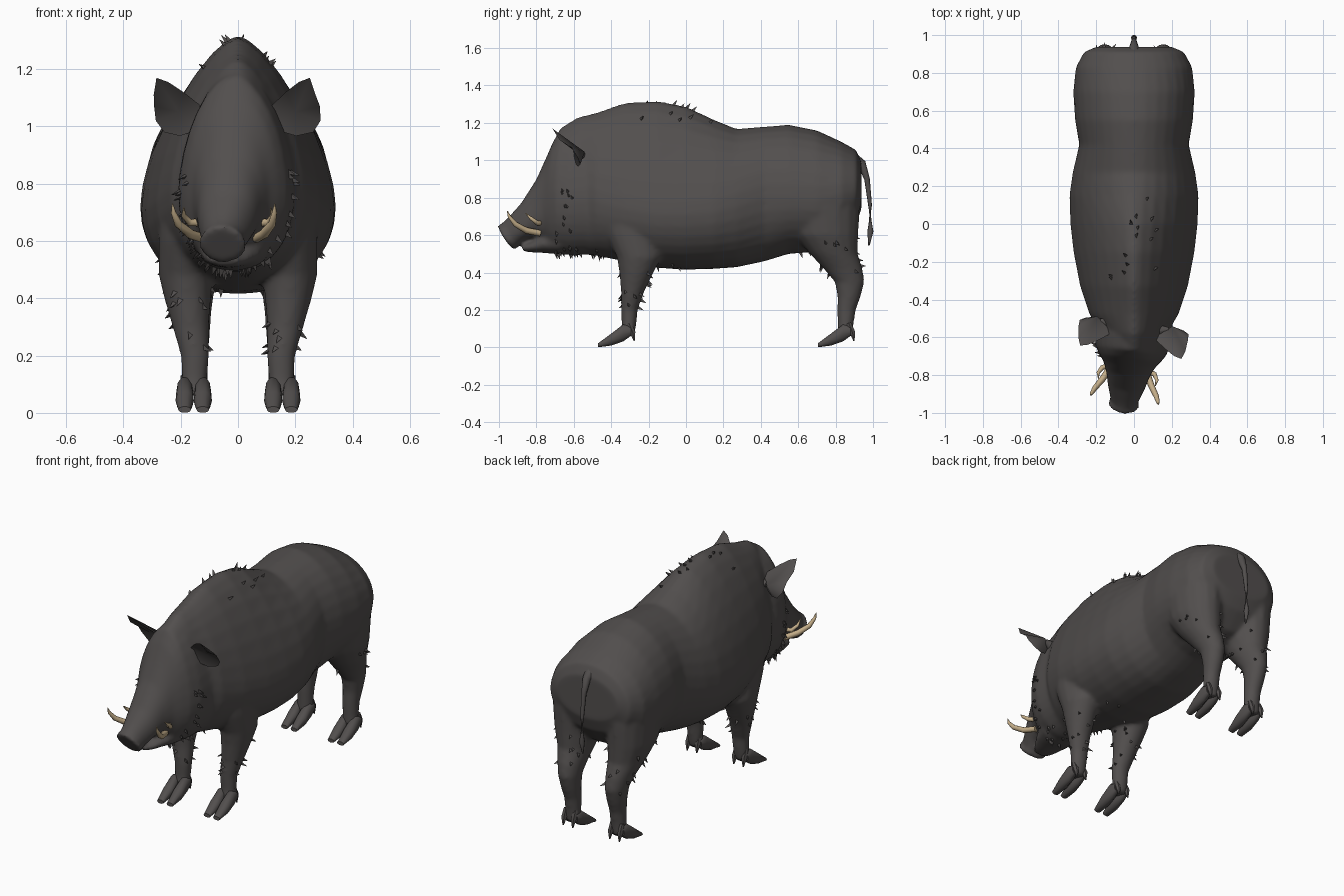
import bpy, bmesh, math, random
from mathutils import Vector, Matrix

random.seed(4)


def material(name, rgb):
    m = bpy.data.materials.new(name)
    m.diffuse_color = (*rgb, 1)
    return m


HIDE = material("dark hide", (0.084, 0.077, 0.075))
IVORY = material("ivory", (0.55, 0.42, 0.25))
YAW = (Matrix.Translation((0, -0.55, 0)) @ Matrix.Rotation(math.radians(-7.5), 4, 'Z')
       @ Matrix.Translation((0, 0.55, 0)))


def section(y, zt, zb, w, zc, p=2.0, tilt=0.0, x=0.0, n=32):
    """Upright cross-section: top, bottom, half width, widest height, roundness of upper half."""
    pts = []
    for i in range(n):
        c, s = math.cos(2 * math.pi * i / n), math.sin(2 * math.pi * i / n)
        e = 2 / (p if s > 0 else 2.1)
        dz = (zt - zc if s > 0 else zc - zb) * math.copysign(abs(s) ** e, s)
        dx = w * math.copysign(abs(c) ** e, c)
        pts.append(Vector((x + dx, y + tilt * dz, zc + dz)))
    return pts


def level(z, y, ry, x, rx, n=16):
    """Horizontal oval, used for legs."""
    return [Vector((x + rx * math.cos(2 * math.pi * i / n),
                    y + ry * math.sin(2 * math.pi * i / n), z)) for i in range(n)]


def tube_rings(path, radii, n=8):
    pts = [Vector(p) for p in path]
    rings = []
    for i, p in enumerate(pts):
        d = pts[min(i + 1, len(pts) - 1)] - pts[max(i - 1, 0)]
        q = d.to_track_quat('Z', 'Y')
        rings.append([p + q @ Vector((radii[i] * math.cos(2 * math.pi * k / n),
                                      radii[i] * math.sin(2 * math.pi * k / n), 0))
                      for k in range(n)])
    return rings


def loft(bm, rings, mat=None, mirror=False):
    for side in ((1, -1) if mirror else (1,)):
        vs = []
        for r in rings:
            row = []
            for p in r:
                q = Vector((p.x * side, p.y, p.z))
                row.append(bm.verts.new(mat @ q if mat else q))
            vs.append(row)
        n = len(vs[0])
        for a, b in zip(vs, vs[1:]):
            for i in range(n):
                bm.faces.new((a[i], a[(i + 1) % n], b[(i + 1) % n], b[i]))
        bm.faces.new(vs[0])
        bm.faces.new(vs[-1])


def finish(name, bm, mat, angle=50):
    bmesh.ops.recalc_face_normals(bm, faces=bm.faces)
    me = bpy.data.meshes.new(name)
    bm.to_mesh(me)
    bm.free()
    ob = bpy.data.objects.new(name, me)
    bpy.context.collection.objects.link(ob)
    me.materials.append(mat)
    bpy.ops.object.select_all(action='DESELECT')
    ob.select_set(True)
    bpy.context.view_layer.objects.active = ob
    bpy.ops.object.shade_smooth_by_angle(angle=math.radians(angle))
    return ob


# Trunk: y, top, bottom, half width, widest height, roundness
bm = bmesh.new()
loft(bm, [section(*r) for r in [
    (-0.66, 1.18, 0.60, 0.12, 0.90, 1.8), (-0.58, 1.23, 0.50, 0.17, 0.82, 1.7),
    (-0.48, 1.255, 0.49, 0.235, 0.78, 1.6), (-0.33, 1.307, 0.46, 0.285, 0.74, 1.5),
    (-0.15, 1.318, 0.425, 0.32, 0.71, 1.5), (0.0, 1.288, 0.415, 0.337, 0.71, 1.55),
    (0.15, 1.217, 0.42, 0.342, 0.72, 1.7), (0.27, 1.168, 0.428, 0.325, 0.75, 1.85),
    (0.42, 1.18, 0.46, 0.29, 0.80, 1.95), (0.55, 1.19, 0.50, 0.312, 0.80, 1.95),
    (0.70, 1.16, 0.51, 0.322, 0.79, 2.0), (0.83, 1.10, 0.56, 0.308, 0.82, 2.0),
    (0.91, 1.055, 0.66, 0.265, 0.84, 2.0), (0.938, 0.99, 0.74, 0.2, 0.86)]])

# Head and snout in one loft, turned slightly to one side
loft(bm, [section(*r) for r in [
    (-0.50, 1.20, 0.50, 0.20, 0.78, 1.7), (-0.60, 1.20, 0.49, 0.205, 0.77, 1.7),
    (-0.67, 1.175, 0.50, 0.19, 0.77, 1.8), (-0.71, 1.10, 0.505, 0.165, 0.76, 2.1),
    (-0.75, 1.01, 0.55, 0.135, 0.74, 2.1), (-0.80, 0.90, 0.585, 0.115, 0.71, 2.1),
    (-0.86, 0.77, 0.58, 0.10, 0.65, 2.2, -0.2), (-0.91, 0.695, 0.555, 0.082, 0.61, 2.1, -0.5),
    (-0.94, 0.665, 0.535, 0.072, 0.59, 2, -0.6), (-0.957, 0.657, 0.523, 0.084, 0.59, 2, -0.65),
    (-0.973, 0.65, 0.528, 0.08, 0.59, 2, -0.65)]], YAW)
# Lower jaw
loft(bm, [section(*r) for r in [
    (-0.66, 0.64, 0.495, 0.125, 0.57), (-0.76, 0.60, 0.505, 0.10, 0.555),
    (-0.83, 0.562, 0.508, 0.07, 0.535), (-0.875, 0.55, 0.513, 0.045, 0.53)]], YAW)

# Legs: height, y, y radius, x, x radius
FRONT = [(0.80, -0.30, 0.17, 0.165, 0.11), (0.60, -0.28, 0.145, 0.178, 0.10),
         (0.48, -0.25, 0.12, 0.182, 0.095), (0.40, -0.265, 0.092, 0.176, 0.082),
         (0.30, -0.285, 0.063, 0.165, 0.064), (0.20, -0.303, 0.045, 0.15, 0.05),
         (0.12, -0.305, 0.04, 0.152, 0.045), (0.06, -0.315, 0.038, 0.153, 0.046)]
HIND = [(0.95, 0.70, 0.20, 0.17, 0.12), (0.75, 0.735, 0.195, 0.175, 0.14),
        (0.60, 0.75, 0.172, 0.175, 0.125), (0.50, 0.79, 0.128, 0.168, 0.10),
        (0.42, 0.84, 0.105, 0.16, 0.077), (0.35, 0.875, 0.08, 0.155, 0.062),
        (0.27, 0.872, 0.062, 0.152, 0.054), (0.20, 0.858, 0.05, 0.15, 0.047),
        (0.12, 0.853, 0.043, 0.15, 0.045), (0.06, 0.85, 0.04, 0.152, 0.046)]
for leg in (FRONT, HIND):
    loft(bm, [level(*r) for r in leg], mirror=True)

# Fuse everything into one skin
body = finish("body", bm, HIDE)
rm = body.modifiers.new("fuse", 'REMESH')
rm.mode, rm.voxel_size, rm.use_smooth_shade = 'VOXEL', 0.012, True
sm = body.modifiers.new("soften", 'SMOOTH')
sm.factor, sm.iterations = 0.5, 8
bpy.ops.object.modifier_apply(modifier="fuse")
bpy.ops.object.modifier_apply(modifier="soften")
for f in body.data.polygons:
    f.material_index = 0

# Cloven hooves with dewclaws
bm = bmesh.new()
for y0 in (-0.31, 0.865):
    for x in (0.123, 0.186):
        loft(bm, [section(y0 + dy, zt, zb, w, (zt + zb) / 2, 2.2, 0, x, 10) for dy, zt, zb, w in
                  [(0.015, 0.11, 0.06, 0.02), (-0.025, 0.125, 0.03, 0.029),
                   (-0.09, 0.075, 0.008, 0.032), (-0.16, 0.022, 0.0, 0.022)]], mirror=True)
        loft(bm, tube_rings([(x, y0 + 0.005, 0.13), (x, y0 + 0.025, 0.08), (x, y0 + 0.033, 0.035)],
                            [0.014, 0.017, 0.004], 6), mirror=True)
finish("hooves", bm, HIDE)

# Cupped ears: rim points joined to a front and a back centre, on a short stalk
RIM = [(0.11, -0.59, 1.06), (0.18, -0.64, 1.12), (0.23, -0.67, 1.155), (0.27, -0.68, 1.17),
       (0.285, -0.64, 1.11), (0.292, -0.575, 1.07), (0.29, -0.545, 1.02), (0.262, -0.53, 0.98),
       (0.205, -0.55, 0.967), (0.13, -0.58, 0.99)]
bm = bmesh.new()
for s in (1, -1):
    def pt(p):
        return bm.verts.new(YAW @ Vector((p[0] * s, p[1], p[2])))
    rim = [pt(p) for p in RIM]
    for centre in ((0.205, -0.57, 1.05), (0.20, -0.515, 1.045)):
        c = pt(centre)
        for i in range(len(rim)):
            bm.faces.new((rim[i], rim[(i + 1) % len(rim)], c))
loft(bm, tube_rings([(0.08, -0.55, 1.01), (0.13, -0.55, 1.025), (0.185, -0.535, 1.04)],
                    [0.05, 0.035, 0.012]), YAW, True)
finish("ears", bm, HIDE)

# Tusks, a long lower and a short upper pair
bm = bmesh.new()
loft(bm, tube_rings([(0.095, -0.77, 0.61), (0.13, -0.84, 0.625), (0.165, -0.895, 0.66),
                     (0.178, -0.925, 0.70), (0.18, -0.935, 0.73)],
                    [0.017, 0.017, 0.014, 0.009, 0.002]), YAW, True)
loft(bm, tube_rings([(0.105, -0.765, 0.665), (0.14, -0.78, 0.665), (0.157, -0.81, 0.69),
                     (0.152, -0.84, 0.717)], [0.014, 0.013, 0.009, 0.002]), YAW, True)
finish("tusks", bm, IVORY)

# Tail with a tuft
bm = bmesh.new()
loft(bm, tube_rings([(0, 0.87, 1.02), (0, 0.94, 0.98), (0, 0.968, 0.90), (0, 0.984, 0.76),
                     (0, 0.986, 0.62), (0, 0.978, 0.545)],
                    [0.04, 0.024, 0.015, 0.010, 0.016, 0.004]))
finish("tail", bm, HIDE)

# Bristles on cheeks, throat, legs and hump
zones = [(lambda c: -0.70 < c.y < -0.60 and c.z < 0.85, 40),
         (lambda c: -0.70 < c.y < -0.42 and c.z < 0.53, 22),
         (lambda c: c.y < 0 and 0.2 < c.z < 0.45, 36),
         (lambda c: c.y > 0.6 and 0.3 < c.z < 0.6, 36),
         (lambda c: -0.3 < c.y < 0.2 and c.z > 1.2, 14)]
bm = bmesh.new()
for inside, count in zones:
    faces = [f for f in body.data.polygons if inside(f.center)]
    for f in random.sample(faces, min(count, len(faces))):
        d = (f.normal + Vector((0, 0.5, -0.5 if f.center.z < 1 else 0))).normalized()
        c, length = f.center, random.uniform(0.018, 0.034)
        loft(bm, tube_rings([c - f.normal * 0.006, c + d * length], [0.012, 0.0008], 3))
finish("bristles", bm, HIDE, 20)
